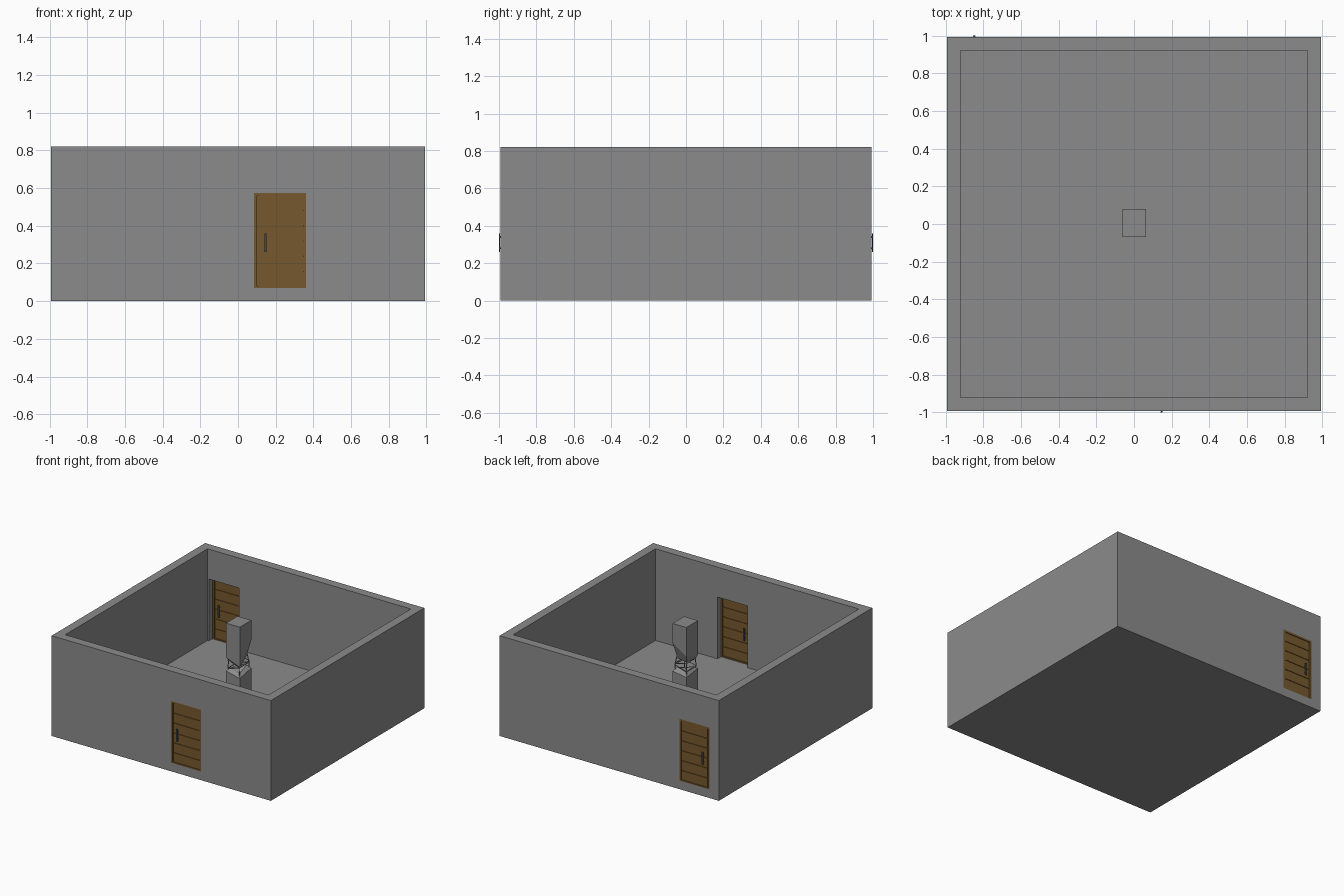
import bpy, bmesh
from mathutils import Vector

cube = bpy.data.objects.get("Cube")
if cube:
    bpy.data.objects.remove(cube, do_unlink=True)


def material(name, rgb):
    m = bpy.data.materials.new(name)
    m.use_nodes = True
    colour = (*rgb, 1)
    m.diffuse_color = colour
    m.node_tree.nodes["Principled BSDF"].inputs["Base Color"].default_value = colour
    return m


STONE = material("grey stone", (0.26, 0.26, 0.26))
WOOD = material("brown wood", (0.18, 0.097, 0.026))
IRON = material("dark iron", (0.06, 0.065, 0.075))

WALL = 0.992     # outer half width
INNER = 0.92     # inner half width
HEIGHT = 0.82
FLOOR = 0.07


def new_object(name, bm, mat):
    bmesh.ops.recalc_face_normals(bm, faces=bm.faces)
    mesh = bpy.data.meshes.new(name)
    bm.to_mesh(mesh)
    bm.free()
    mesh.materials.append(mat)
    obj = bpy.data.objects.new(name, mesh)
    bpy.context.collection.objects.link(obj)
    return obj


def add_box(bm, lo, hi):
    lo, hi = Vector(lo), Vector(hi)
    for v in bmesh.ops.create_cube(bm, size=1)["verts"]:
        v.co = Vector(a * b for a, b in zip(v.co, hi - lo)) + (lo + hi) / 2


def boxes(name, mat, spans):
    bm = bmesh.new()
    for lo, hi in spans:
        add_box(bm, lo, hi)
    return new_object(name, bm, mat)


def cut(target, cutter):
    cutter.hide_render = True
    mod = target.modifiers.new("cut", "BOOLEAN")
    mod.operation = "DIFFERENCE"
    mod.solver = "EXACT"
    mod.object = cutter
    bpy.context.view_layer.objects.active = target
    bpy.ops.object.modifier_apply(modifier=mod.name)
    bpy.data.objects.remove(cutter, do_unlink=True)


# Open-topped room: solid block hollowed out, with two doorways
room = boxes("room_walls", STONE, [((-WALL, -WALL, 0), (WALL, WALL, HEIGHT))])
cut(room, boxes("room_cutter", STONE,
                [((-INNER, -INNER, FLOOR), (INNER, INNER, 1))]))

DOOR_W, DOOR_TOP = 0.274, 0.575
FRAME_IN, FRAME = 0.965, 0.016


def door(label, side, x0):
    """A framed plank door in the wall on the given y side."""
    x1 = x0 + DOOR_W

    def span(xa, xb, ya, yb, za, zb):
        ys = sorted((side * ya, side * yb))
        return (xa, ys[0], za), (xb, ys[1], zb)

    cut(room, boxes("door_cutter", STONE,
                    [span(x0, x1, 0.9, 1.05, FLOOR, DOOR_TOP)]))
    # Frame: two posts, lintel and threshold
    boxes(label + "_door_frame", WOOD, [
        span(x0, x0 + FRAME, FRAME_IN, WALL, FLOOR, DOOR_TOP),
        span(x1 - FRAME, x1, FRAME_IN, WALL, FLOOR, DOOR_TOP),
        span(x0 + FRAME, x1 - FRAME, FRAME_IN, WALL, DOOR_TOP - FRAME, DOOR_TOP),
        span(x0 + FRAME, x1 - FRAME, FRAME_IN, WALL, FLOOR, FLOOR + 0.01)])
    # Leaf: thin core with planks standing proud of it on both faces
    xa, xb = x0 + FRAME, x1 - FRAME
    za, zb = FLOOR + 0.01, DOOR_TOP - FRAME
    parts = [span(xa, xb, 0.976, 0.981, za, zb)]
    count, gap = 6, 0.007
    step = (zb - za + gap) / count
    for i in range(count):
        z = za + i * step
        parts.append(span(xa + 0.007, xb, 0.971, 0.986, z, z + step - gap))
    boxes(label + "_door_leaf", WOOD, parts)
    # Pull handles inside and out, each a bar on two studs
    hx = x0 + 0.06
    grips = [span(hx - 0.006, hx + 0.006, y, y + 0.006, 0.26, 0.36)
             for y in (0.957, 0.994)]
    grips += [span(hx - 0.004, hx + 0.004, 0.96, 0.996, z, z + 0.01)
              for z in (0.275, 0.335)]
    boxes(label + "_door_handles", IRON, grips)


door("front", -1, 0.086)
door("back", 1, -0.908)

# Broken pillar: each half is a column ending in a tapered, uneven stump
CORNERS = [(-0.06, -0.07), (0.065, -0.07), (0.065, 0.08), (-0.06, 0.08)]


def stump(name, base_z, edge, tip, shrink):
    bm = bmesh.new()
    rings = []
    for zs, s in (([base_z] * 4, 1), (edge, 1), (tip, shrink)):
        rings.append([bm.verts.new((x * s, y * s, z))
                      for (x, y), z in zip(CORNERS, zs)])
    bm.faces.new(rings[0])
    for a, b in zip(rings, rings[1:]):
        for i in range(4):
            j = (i + 1) % 4
            bm.faces.new((a[i], a[j], b[j], b[i]))
    # Uneven broken end, fanned around a centre point
    centre = bm.verts.new((0, 0, sum(tip) / 4))
    for i in range(4):
        bm.faces.new((rings[2][i], rings[2][(i + 1) % 4], centre))
    return new_object(name, bm, STONE)


stump("pillar_top", HEIGHT, (0.54, 0.49, 0.66, 0.58), (0.5, 0.47, 0.53, 0.52), 0.62)
stump("pillar_base", FLOOR, (0.43, 0.4, 0.43, 0.41), (0.45, 0.42, 0.46, 0.44), 0.65)


def rod(name, points, closed=False):
    curve = bpy.data.curves.new(name, "CURVE")
    curve.dimensions = "3D"
    curve.bevel_depth = 0.0035
    curve.bevel_resolution = 0
    curve.use_fill_caps = True
    line = curve.splines.new("POLY")
    line.points.add(len(points) - 1)
    for p, co in zip(line.points, points):
        p.co = (*co, 1)
    line.use_cyclic_u = closed
    curve.materials.append(STONE)
    obj = bpy.data.objects.new(name, curve)
    bpy.context.collection.objects.link(obj)
    bpy.ops.object.select_all(action="DESELECT")
    obj.select_set(True)
    bpy.context.view_layer.objects.active = obj
    bpy.ops.object.convert(target="MESH")


# Exposed bent reinforcement: corner bars and two tilted ties
for i, (x, y) in enumerate(CORNERS):
    rod(f"reinforcing_bar_{i + 1}",
        [(x * 0.75, y * 0.75, 0.38), (x * 0.85, y * 0.8, 0.47),
         (x * 0.75, y * 0.75, 0.52), (x * 0.55, y * 0.55, 0.6)])
for i, (z, tilt) in enumerate(((0.465, 0.25), (0.505, -0.2))):
    rod(f"reinforcing_tie_{i + 1}",
        [(x * 0.85, y * 0.85, z + tilt * x) for x, y in CORNERS], True)
